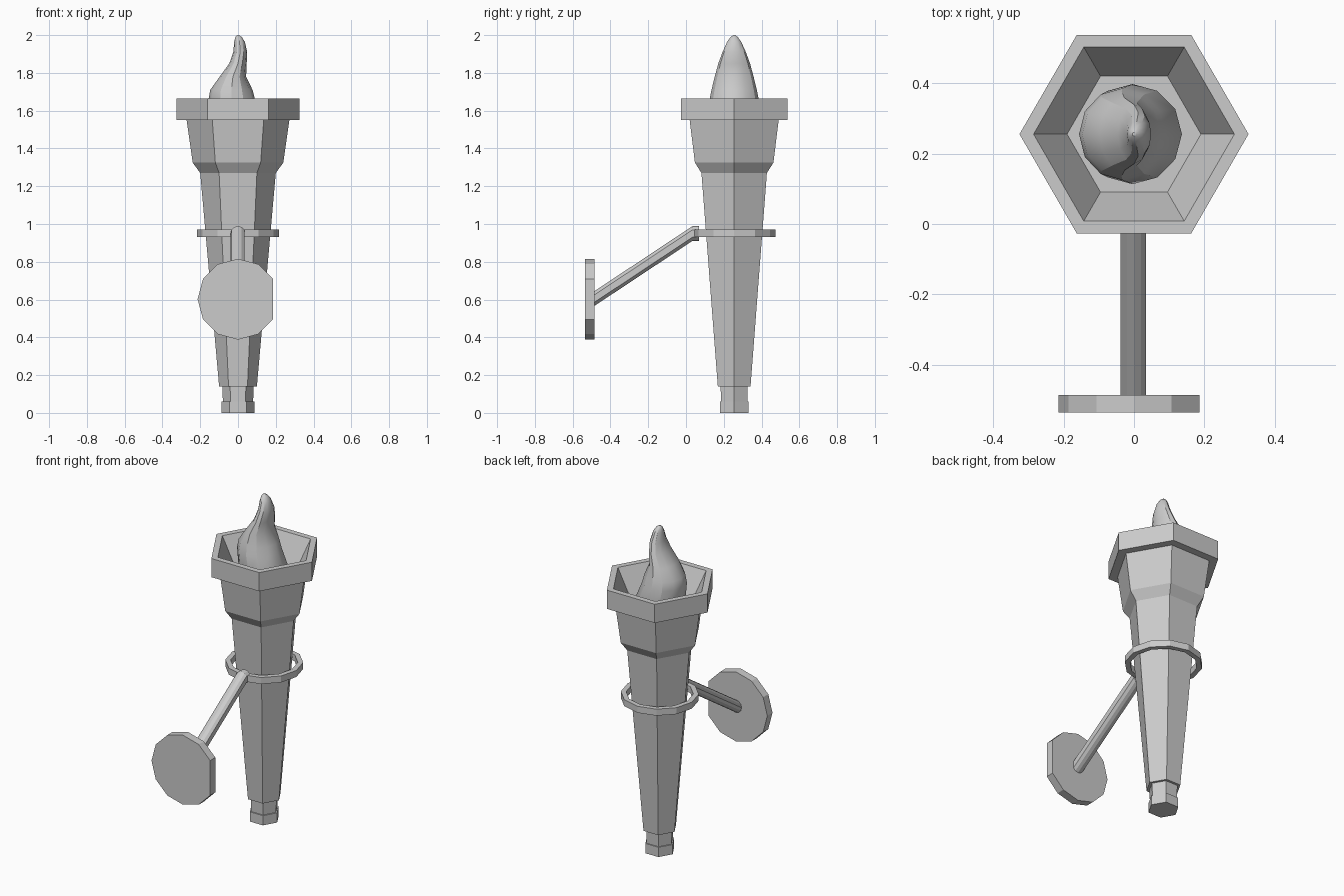
import bpy, bmesh, math
from mathutils import Vector

cube = bpy.data.objects.get("Cube")
if cube:
    bpy.data.objects.remove(cube)

AXIS = Vector((0, 0.255, 0))   # centre line of the torch

grey = bpy.data.materials.new("plain grey")
grey.use_nodes = True
grey.diffuse_color = (0.6, 0.6, 0.6, 1)
grey.node_tree.nodes["Principled BSDF"].inputs["Base Color"].default_value = (0.6, 0.6, 0.6, 1)


def circle(centre, radius, sides, upright=False, skip_first=False):
    """Points of a regular polygon, lying flat or standing in the xz plane."""
    points = []
    for i in range(1 if skip_first else 0, sides):
        a = math.tau * i / sides
        c, s = radius * math.cos(a), radius * math.sin(a)
        points.append(Vector(centre) + (Vector((c, 0, s)) if upright else Vector((c, s, 0))))
    return points


def loft(name, rings, closed=False):
    """Skin a stack of point rings; cap the ends unless the stack loops."""
    bm = bmesh.new()
    loops = [[bm.verts.new(p) for p in ring] for ring in rings]
    pairs = list(zip(loops, loops[1:]))
    if closed:
        pairs.append((loops[-1], loops[0]))
    else:
        bm.faces.new(loops[0])
        bm.faces.new(loops[-1])
    for low, high in pairs:
        n = len(low)
        for i in range(n):
            j = (i + 1) % n
            bm.faces.new((low[i], low[j], high[j], high[i]))
    bmesh.ops.recalc_face_normals(bm, faces=bm.faces)
    mesh = bpy.data.meshes.new(name)
    bm.to_mesh(mesh)
    bm.free()
    mesh.materials.append(grey)
    obj = bpy.data.objects.new(name, mesh)
    bpy.context.collection.objects.link(obj)
    return obj


def turned(name, profile, sides, closed=False):
    return loft(name, [circle(AXIS + Vector((0, 0, z)), r, sides) for r, z in profile], closed)


# Hexagonal handle, flared cup, rim and hollow
turned("torch_body", [
    (0.088, 0), (0.088, 0.06), (0.08, 0.06), (0.083, 0.14), (0.1, 0.14),
    (0.2, 1.27), (0.24, 1.325), (0.272, 1.55), (0.325, 1.55), (0.325, 1.665),
    (0.285, 1.665), (0.19, 1.48)], 6)

# Loose ring around the handle
turned("holder_ring", [(0.188, 0.93), (0.218, 0.93), (0.218, 0.97), (0.188, 0.97)], 12, closed=True)

# Wall plate and slanted arm, each with one flattened side
loft("wall_plate", [circle((0, y, 0.602), 0.214, 12, True, True) for y in (-0.535, -0.485)])
loft("arm", [circle((0, y, z), 0.039, 12, True, True)
             for y, z in ((-0.49, 0.602), (0.035, 0.95), (0.07, 0.95))])

# Flame: height, sideways lean, half width, half depth
flame_steps = [
    (1.48, 0.005, 0.125, 0.125), (1.55, -0.004, 0.14, 0.142), (1.66, -0.033, 0.123, 0.13),
    (1.71, -0.035, 0.112, 0.12), (1.78, -0.027, 0.07, 0.103), (1.85, 0.0, 0.046, 0.084),
    (1.91, 0.012, 0.037, 0.062), (1.965, 0.008, 0.028, 0.037), (1.99, 0.003, 0.017, 0.019),
    (2.0, 0.0, 0.005, 0.005)]
rings = []
for z, lean, wide, deep in flame_steps:
    rings.append([AXIS + Vector((lean + p.x * wide, p.y * deep, z)) for p in circle((0, 0, 0), 1, 12)])
flame = loft("flame", rings)
bpy.ops.object.select_all(action="DESELECT")
flame.select_set(True)
bpy.context.view_layer.objects.active = flame
bpy.ops.object.shade_smooth_by_angle(angle=math.radians(30))
